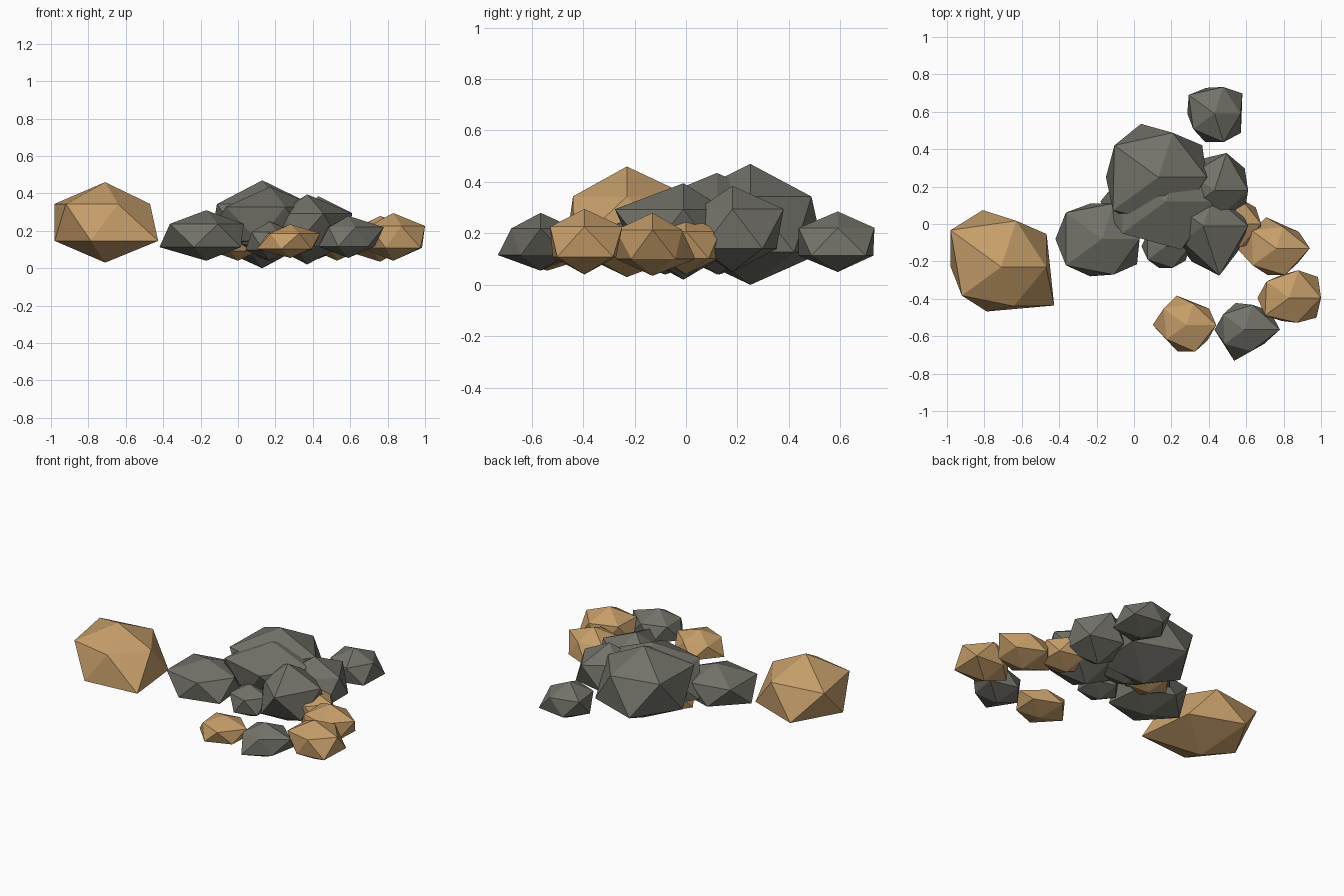
import bpy
import bmesh
from math import cos, sin, pi

default_cube = bpy.data.objects.get("Cube")
if default_cube:
    bpy.data.objects.remove(default_cube, do_unlink=True)


def make_material(name, colour):
    material = bpy.data.materials.new(name)
    material.use_nodes = True
    material.diffuse_color = colour
    shader = next(n for n in material.node_tree.nodes if n.type == 'BSDF_PRINCIPLED')
    shader.inputs["Base Color"].default_value = colour
    shader.inputs["Roughness"].default_value = 0.9
    return material


grey = make_material("grey stone", (0.17, 0.168, 0.142, 1))
tan = make_material("tan stone", (0.57, 0.345, 0.145, 1))


def rock(name, material, centre, bottom, top, radii):
    """Uneven icosahedron: two poles and ten corners, alternately high and low."""
    cx, cy = centre
    height = top - bottom
    bm = bmesh.new()
    upper_pole = bm.verts.new((cx, cy, top))
    lower_pole = bm.verts.new((cx, cy, bottom))
    ring = []
    for i, r in enumerate(radii):
        angle = i * pi / 5
        level = 0.27 if i % 2 else 0.73
        ring.append(bm.verts.new((cx + r * cos(angle), cy + r * sin(angle),
                                  bottom + level * height)))
    count = len(ring)
    for i in range(count):
        here, after, beyond = (ring[(i + k) % count] for k in range(3))
        bm.faces.new((here, after, beyond))
        bm.faces.new((here, beyond, lower_pole if i % 2 else upper_pole))
    bmesh.ops.recalc_face_normals(bm, faces=bm.faces)
    mesh = bpy.data.meshes.new(name)
    bm.to_mesh(mesh)
    bm.free()
    mesh.materials.append(material)
    bpy.context.collection.objects.link(bpy.data.objects.new(name, mesh))


# Central pile of grey boulders
rock("back_boulder", grey, (.13, .25), 0, .47,
     (.26, .29, .25, .30, .29, .28, .30, .28, .27, .27))
rock("middle_boulder", grey, (.17, .12), .04, .435,
     (.26, .27, .25, .27, .27, .35, .29, .20, .27, .24))
rock("front_boulder", grey, (.37, -.01), .02, .395,
     (.24, .22, .17, .18, .20, .20, .14, .20, .28, .23))
rock("side_boulder", grey, (.43, .18), .05, .385,
     (.18, .20, .21, .18, .15, .16, .15, .15, .14, .20))
rock("right_boulder", grey, (-.17, -.08), .04, .31,
     (.20, .20, .20, .20, .24, .25, .24, .21, .20, .23))
rock("small_wedge_rock", grey, (.17, -.12), .04, .25,
     (.13, .13, .12, .12, .12, .13, .12, .12, .12, .13))

# Loose grey rocks
rock("loose_back_rock", grey, (.43, .59), .05, .285,
     (.14, .185, .15, .145, .17, .145, .14, .16, .16, .175))
rock("loose_front_rock", grey, (.59, -.565), .055, .28,
     (.19, .17, .14, .15, .14, .16, .13, .175, .12, .13))

# Tan rocks
rock("large_tan_boulder", tan, (-.71, -.23), .03, .46,
     (.24, .30, .26, .32, .335, .27, .26, .25, .22, .35))
rock("left_tan_rock", tan, (.76, -.13), .035, .28,
     (.18, .15, .12, .175, .16, .21, .155, .15, .15, .14))
rock("outer_tan_rock", tan, (.83, -.395), .04, .295,
     (.17, .19, .155, .13, .15, .17, .16, .13, .14, .18))
rock("front_tan_rock", tan, (.28, -.54), .055, .235,
     (.16, .15, .12, .165, .15, .18, .13, .15, .15, .14))
rock("wedged_tan_rock", tan, (.53, 0), .04, .27,
     (.15, .15, .14, .13, .14, .14, .14, .13, .13, .16))
rock("buried_tan_rock", tan, (0, .13), .04, .23,
     (.13, .13, .13, .14, .13, .14, .13, .13, .13, .13))
